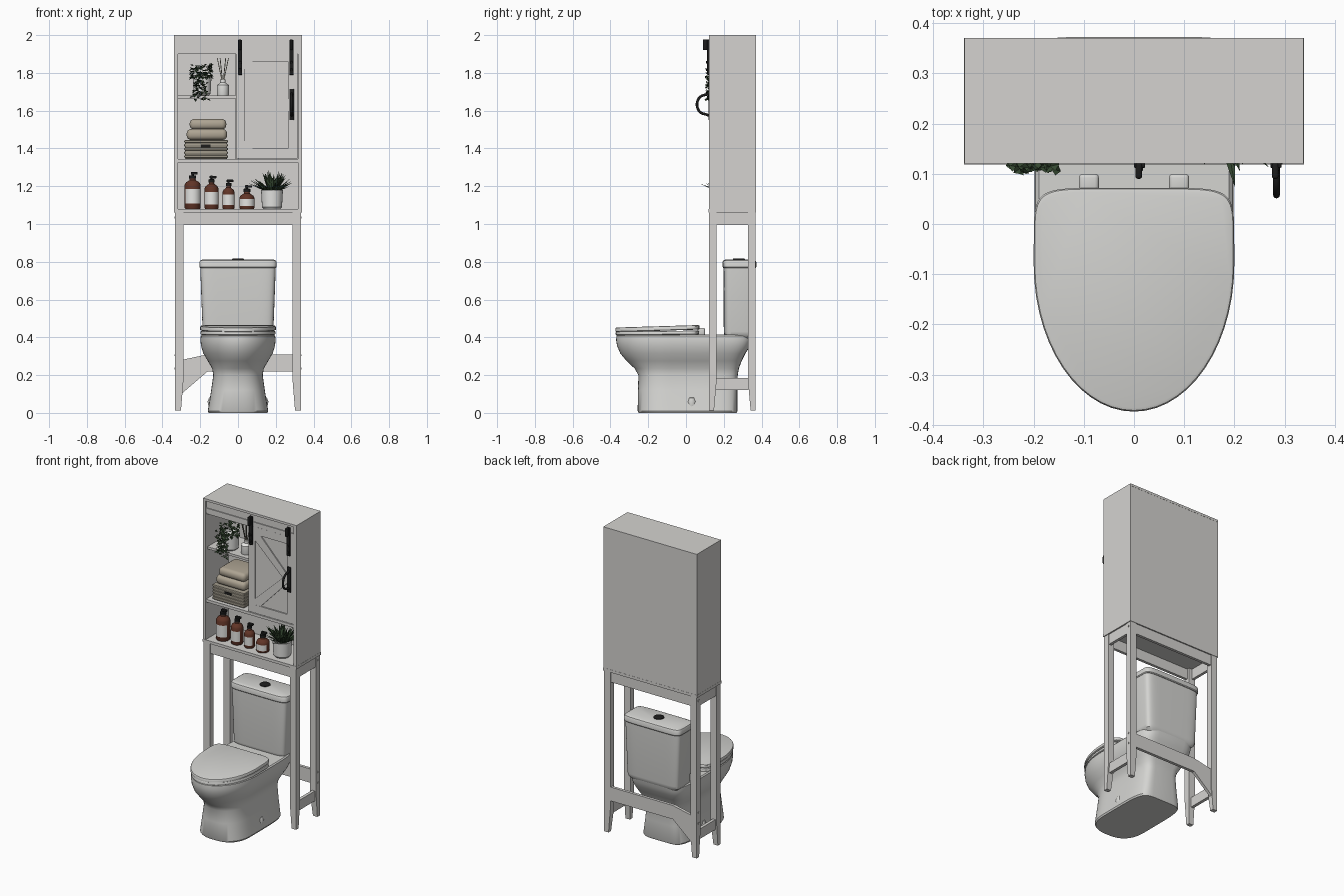
import bpy, bmesh, math, random
from mathutils import Vector

random.seed(4)
if "Cube" in bpy.data.objects:
    bpy.data.objects.remove(bpy.data.objects["Cube"])


def material(name, r, g, b):
    m = bpy.data.materials.new(name)
    m.use_nodes = True
    m.diffuse_color = (r, g, b, 1)
    m.node_tree.nodes["Principled BSDF"].inputs["Base Color"].default_value = (r, g, b, 1)
    return m


PAINT = material("white_paint", .66, .65, .63)
CERAMIC = material("ceramic", .66, .66, .64)
BLACK = material("black_metal", .012, .012, .012)
AMBER = material("amber_glass", .12, .035, .02)
LABEL = material("paper_white", .78, .78, .76)
LEAF = material("leaf_green", .035, .065, .03)
TOWEL = material("towel_beige", .42, .37, .29)
BASKET = material("basket_weave", .33, .30, .24)


def finish(name, bm, mat, smooth=True):
    bmesh.ops.recalc_face_normals(bm, faces=bm.faces)
    me = bpy.data.meshes.new(name)
    bm.to_mesh(me)
    bm.free()
    ob = bpy.data.objects.new(name, me)
    bpy.context.collection.objects.link(ob)
    me.materials.append(mat)
    if smooth:
        bpy.ops.object.select_all(action='DESELECT')
        ob.select_set(True)
        bpy.context.view_layer.objects.active = ob
        bpy.ops.object.shade_smooth_by_angle(angle=math.radians(35))
    return ob


def box(name, x, y, z, mat=PAINT, bevel=0, segs=3):
    bm = bmesh.new()
    bmesh.ops.create_cube(bm, size=1)
    for v in bm.verts:
        v.co = [r[0] + (c + .5) * (r[1] - r[0]) for c, r in zip(v.co, (x, y, z))]
    if bevel:
        bmesh.ops.bevel(bm, geom=bm.edges[:], offset=bevel, segments=segs,
                        profile=.5, affect='EDGES')
    return finish(name, bm, mat, bool(bevel))


def prism(name, pts, y, mat=PAINT):
    """Extrude an x-z outline along y."""
    bm = bmesh.new()
    f = bm.faces.new([bm.verts.new((px, y[0], pz)) for px, pz in pts])
    ext = bmesh.ops.extrude_face_region(bm, geom=[f])["geom"]
    bmesh.ops.translate(bm, vec=(0, y[1] - y[0], 0),
                        verts=[g for g in ext if isinstance(g, bmesh.types.BMVert)])
    return finish(name, bm, mat, False)


def loft(name, rings, mat, smooth=True):
    bm = bmesh.new()
    loops = [[bm.verts.new(p) for p in ring] for ring in rings]
    for a, b in zip(loops, loops[1:]):
        for i in range(len(a)):
            j = (i + 1) % len(a)
            bm.faces.new((a[i], a[j], b[j], b[i]))
    bm.faces.new(loops[0])
    bm.faces.new(loops[-1])
    return finish(name, bm, mat, smooth)


def oval(z, hw, yf, yb, yc, pf=2.0, pb=6.0, tilt=0, n=56):
    """Outline with separate roundness in front of and behind yc."""
    ring = []
    for i in range(n):
        a = math.tau * i / n
        c, s = math.cos(a), math.sin(a)
        p, reach = (pb, yb - yc) if s > 0 else (pf, yc - yf)
        y = yc + reach * math.copysign(abs(s) ** (2 / p), s)
        ring.append((hw * math.copysign(abs(c) ** (2 / p), c), y, z + tilt * y))
    return ring


def lathe(name, x, y, z, profile, mat, n=24):
    return loft(name, [[(x + r * math.cos(math.tau * i / n), y + r * math.sin(math.tau * i / n), z + h)
                        for i in range(n)] for r, h in profile], mat)


def leaf(bm, base, direction, width):
    """Creased pointed leaf."""
    base, d = Vector(base), Vector(direction)
    side = d.cross(Vector((0, 0, 1)))
    if side.length < 1e-4:
        side = Vector((1, 0, 0))
    side = side.normalized() * width / 2
    lift = side.cross(d).normalized() * width * .25
    a, tip = bm.verts.new(base), bm.verts.new(base + d)
    l, r = bm.verts.new(base + d * .45 + side + lift), bm.verts.new(base + d * .45 - side + lift)
    bm.faces.new((a, l, tip))
    bm.faces.new((a, tip, r))


# Cabinet shell and shelves
W = .338
for s, nm in ((-1, "right"), (1, "left")):
    box(nm + "_cabinet_side", sorted((s * W, s * (W - .02))), (.121, .37), (1.075, 1.988))
box("cabinet_top", (-W, W), (.121, .371), (1.985, 2))
box("cabinet_base", (-W - .001, W + .001), (.119, .371), (1.062, 1.08))
box("cabinet_back", (-.32, .32), (.358, .37), (1.075, 1.99))
box("upper_front_rail", (-.32, .32), (.128, .145), (1.9, 1.985))
box("middle_shelf", (-.32, .32), (.124, .36), (1.325, 1.343))
box("small_shelf", (-.32, -.01), (.14, .36), (1.665, 1.68))
box("divider", (-.012, .004), (.145, .36), (1.34, 1.9))
box("sliding_rail", (-.318, .32), (.122, .128), (1.912, 1.94))

# Barn door with frame and angled braces
box("door_panel", (-.01, .316), (.133, .144), (1.347, 1.91))
FACE = (.125, .133)
for nm, x, z in (("inner_stile", (-.01, .035), (1.347, 1.91)), ("outer_stile", (.265, .316), (1.347, 1.91)),
                 ("top_door_rail", (.035, .265), (1.86, 1.91)), ("bottom_door_rail", (.035, .265), (1.347, 1.4))):
    box(nm, x, FACE, z)
for s, nm in ((1, "upper"), (-1, "lower")):
    prism(nm + "_door_brace", [(px, 1.63 + s * pz) for px, pz in
          ((.035, .23), (.035, .19), (.235, 0), (.265, 0), (.265, .03), (.075, .23))], (.126, .133))

# Black door hardware
for i, x in enumerate((.01, .282)):
    box("hanger_strap_%d" % i, (x - .01, x + .012), (.112, .125), (1.79, 1.975), BLACK, .002)
    box("hanger_wheel_%d" % i, (x - .007, x + .006), (.09, .122), (1.92, 1.978), BLACK, .005)
    for z in (1.81, 1.85):
        box("hanger_bolt_%d" % i, (x - .006, x + .008), (.106, .113), (z, z + .012), BLACK, .002)
box("handle_plate", (.272, .296), (.118, .126), (1.55, 1.715), BLACK, .002)
cu = bpy.data.curves.new("door_handle", 'CURVE')
cu.dimensions, cu.bevel_depth, cu.bevel_resolution, cu.resolution_u = '3D', .007, 2, 6
cu.materials.append(BLACK)
path = cu.splines.new('BEZIER')
pts = [(.12, 1.575), (.068, 1.6), (.068, 1.665), (.12, 1.69)]
path.bezier_points.add(len(pts) - 1)
for bp, (y, z) in zip(path.bezier_points, pts):
    bp.co = (.284, y, z)
    bp.handle_left_type = bp.handle_right_type = 'AUTO'
bpy.context.collection.objects.link(bpy.data.objects.new("door_handle", cu))

# Stand: tapered legs, aprons and stretchers
for sx, side in ((-1, "right"), (1, "left")):
    for ya, yb, d, end in ((.122, .162, 1, "front"), (.368, .328, -1, "back")):
        rings = []
        for z, w, dep in ((.012, .032, .026), (.17, .045, .04), (1.065, .045, .04)):
            xa, xb = sx * .334, sx * (.334 - w)
            rings.append([(xa, ya, z), (xb, ya, z), (xb, ya + d * dep, z), (xa, ya + d * dep, z)])
        loft(end + "_" + side + "_leg", rings, PAINT, False)
    box(side + "_apron", sorted((sx * .33, sx * .312)), (.16, .33), (.995, 1.063))
    box(side + "_stretcher", sorted((sx * .326, sx * .306)), (.16, .33), (.12, .185))
    for z in (.23, .3, 1.03):
        box(side + "_bolt_cap", sorted((sx * .333, sx * .337)), (.343, .353), (z, z + .01), PAINT)
box("front_apron", (-.29, .29), (.128, .146), (.995, 1.063))
box("back_apron", (-.29, .29), (.345, .363), (.995, 1.063))
prism("back_stretcher", [(-.3, .1), (-.16, .22), (.3, .22), (.3, .31), (-.16, .31), (-.3, .28)], (.345, .364))

# Toilet bowl and pedestal
loft("bowl", [oval(*r) for r in (
    (0, .155, -.25, .268, -.08, 2.6), (.01, .16, -.256, .272, -.08, 2.6),
    (.12, .142, -.254, .272, -.08, 2.5), (.2, .131, -.252, .274, -.08, 2.4),
    (.235, .137, -.272, .28, -.08, 2.2), (.275, .16, -.315, .295, -.08),
    (.315, .184, -.348, .315, -.08), (.355, .196, -.365, .34, -.08),
    (.385, .199, -.37, .35, -.08), (.408, .197, -.368, .355, -.08), (.415, .19, -.362, .35, -.08))], CERAMIC)


def slab(name, z0, z1, grow, tilt):
    e = .006
    loft(name, [oval(z, .2 + g, -.374 - g, .072 + g, -.08, 2, 7, tilt) for z, g in (
        (z0, grow - e), (z0 + e * .6, grow), (z1 - e, grow), (z1 - e * .3, grow - e * .4), (z1, grow - e * 1.3))], CERAMIC)


slab("seat", .414, .435, -.002, .01)
slab("seat_lid", .439, .463, 0, .03)
for s in (-1, 1):
    box("seat_hinge", sorted((s * .07, s * .11)), (.06, .1), (.41, .45), CERAMIC, .008)
    lathe("floor_bolt_cover", s * .135, .03, .03, ((.02, 0), (.026, .03), (.018, .05), (.004, .056)), CERAMIC, 16)

# Cistern, lid and flush button
loft("tank", [oval(z, w, yf, yb, .282, 7, 7) for z, w, yf, yb in (
    (.395, .165, .215, .345), (.41, .182, .203, .357), (.43, .187, .2, .36), (.77, .2, .198, .365))], CERAMIC)
loft("tank_lid", [oval(z, .205 - g, .193 + g, .373 - g, .283, 7, 7) for z, g in (
    (.768, .004), (.773, 0), (.797, 0), (.806, .004), (.811, .014))], CERAMIC)
lathe("flush_button", 0, .28, .809, ((.032, 0), (.032, .006), (.027, .009)), BLACK)

# Pump bottles with labels
for i, (x, r, h) in enumerate(((-.24, .042, .14), (-.14, .037, .12), (-.05, .032, .1), (.047, .04, .07))):
    y, z = .19, 1.08
    lathe("bottle_%d" % i, x, y, z, ((r * .92, 0), (r, .006), (r, h - .012), (r * .85, h),
                                     (r * .4, h + .012), (r * .36, h + .022)), AMBER)
    lathe("pump_collar_%d" % i, x, y, z + h + .02, ((r * .45, 0), (r * .45, .016), (.006, .018), (.006, .036)), BLACK, 16)
    box("pump_nozzle_%d" % i, (x - .01, x + .026), (y - .01, y + .01), (z + h + .042, z + h + .055), BLACK, .003)
    bm = bmesh.new()
    arc = [math.radians(a) for a in range(205, 336, 10)]
    rows = [[bm.verts.new((x + (r + .001) * math.cos(a), y + (r + .001) * math.sin(a), z + h * k)) for a in arc]
            for k in (.2, .75)]
    for j in range(len(arc) - 1):
        bm.faces.new((rows[0][j], rows[0][j + 1], rows[1][j + 1], rows[1][j]))
    finish("bottle_label_%d" % i, bm, LABEL)

# Spiky plant in a round pot
lathe("spiky_plant_pot", .18, .2, 1.08, ((.045, 0), (.053, .01), (.058, .1), (.05, .1), (.048, .085)), LABEL)
bm = bmesh.new()
for i in range(75):
    a, up = random.uniform(0, math.tau), random.uniform(.35, 1.4)
    d = Vector((math.cos(a) * math.cos(up), math.sin(a) * math.cos(up), math.sin(up)))
    leaf(bm, (.18 + math.cos(a) * .02, .2 + math.sin(a) * .02, 1.165), d * random.uniform(.08, .125), .022)
finish("spiky_plant_leaves", bm, LEAF, False)

# Trailing plant on the small shelf
lathe("trailing_plant_pot", -.19, .2, 1.68, ((.035, 0), (.045, .01), (.05, .11), (.043, .11), (.04, .095)), LABEL)
bm = bmesh.new()
for i in range(230):
    a = random.uniform(0, math.tau)
    if i < 110:
        base = (-.195 + .045 * math.cos(a), .19 + .045 * math.sin(a), random.uniform(1.77, 1.84))
    else:
        base = (random.uniform(-.24, -.165), random.uniform(.11, .14), random.uniform(1.66, 1.82))
    leaf(bm, base, Vector((math.cos(a), .5 * math.sin(a), random.uniform(-.9, .7))) * .022, .022)
finish("trailing_plant_leaves", bm, LEAF, False)

# Reed diffuser
lathe("diffuser_bottle", -.08, .2, 1.68, ((.03, 0), (.032, .005), (.032, .055), (.014, .068), (.014, .085)), LABEL)
for i in range(6):
    dx, dy = .03 * math.cos(i * 1.05), .03 * math.sin(i * 1.05)
    loft("reed_%d" % i, [[(-.08 + dx * k + ox * .002, .2 + dy * k + oy * .002, z)
                          for ox, oy in ((-1, -1), (1, -1), (1, 1), (-1, 1))]
                         for k, z in ((.1, 1.75), (1, 1.88))], BASKET, False)

# Folded towels in a woven basket
box("lower_towel", (-.272, -.058), (.15, .34), (1.445, 1.503), TOWEL, .024, 4)
box("upper_towel", (-.256, -.062), (.155, .335), (1.5, 1.556), TOWEL, .024, 4)
box("basket", (-.28, -.058), (.145, .345), (1.343, 1.435), BASKET, .006)
for i in range(5):
    z = 1.35 + i * .02
    box("basket_band_%d" % i, (-.285, -.053), (.14, .35), (z, z + .014), BASKET, .005, 2)
box("basket_handle_slot", (-.195, -.145), (.137, .141), (1.405, 1.422), BLACK)
